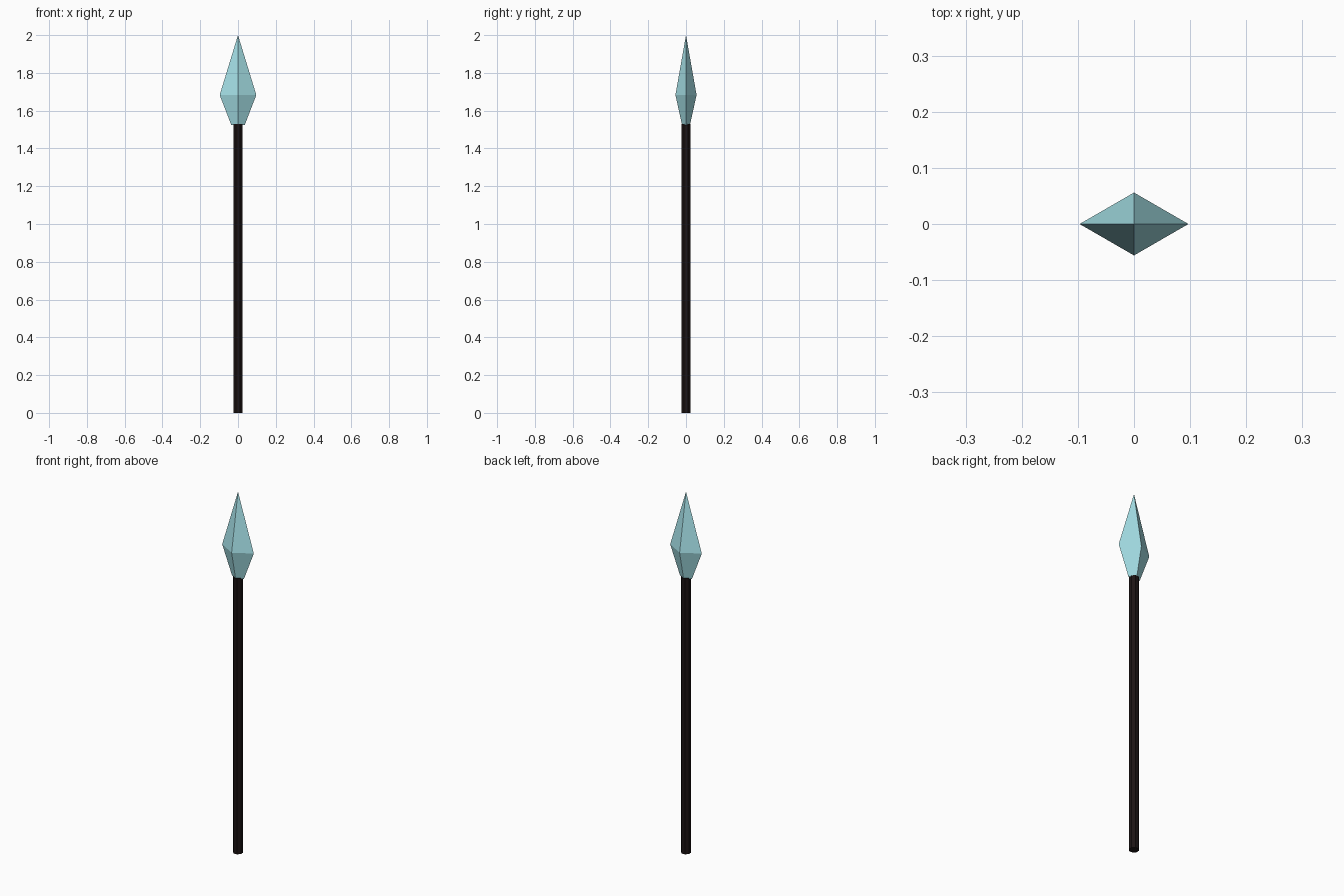
import bpy, bmesh
from math import cos, sin, pi

if "Cube" in bpy.data.objects:
    bpy.data.objects.remove(bpy.data.objects["Cube"])


def loft(name, rings, color, tip=None):
    """Skin a stack of matching rings, capped below and closed by a tip or cap."""
    bm = bmesh.new()
    loops = [[bm.verts.new(p) for p in ring] for ring in rings]
    n = len(loops[0])
    for a, b in zip(loops, loops[1:]):
        for i in range(n):
            j = (i + 1) % n
            bm.faces.new((a[i], a[j], b[j], b[i]))
    bm.faces.new(loops[0][::-1])
    if tip:
        t = bm.verts.new(tip)
        for i in range(n):
            bm.faces.new((loops[-1][i], loops[-1][(i + 1) % n], t))
    else:
        bm.faces.new(loops[-1])
    bmesh.ops.recalc_face_normals(bm, faces=bm.faces)
    mesh = bpy.data.meshes.new(name)
    bm.to_mesh(mesh)
    bm.free()
    mat = bpy.data.materials.new(name + "_material")
    mat.diffuse_color = (*color, 1)
    mat.use_nodes = True
    mat.node_tree.nodes["Principled BSDF"].inputs["Base Color"].default_value = mat.diffuse_color
    mesh.materials.append(mat)
    obj = bpy.data.objects.new(name, mesh)
    bpy.context.collection.objects.link(obj)
    return obj


def ring(rx, ry, z, sides, turn=0.0):
    return [(rx * cos(turn + 2 * pi * i / sides), ry * sin(turn + 2 * pi * i / sides), z)
            for i in range(sides)]


# Octagonal wooden shaft
r = 0.026
loft("shaft", [ring(r, r, z, 8, pi / 8) for z in (0, 1.53)], (0.012, 0.007, 0.007))

# Four-sided diamond blade
loft("spear_head",
     [ring(0.036, 0.021, 1.525, 4), ring(0.097, 0.056, 1.683, 4)],
     (0.38, 0.75, 0.80), tip=(0, 0, 2.0))
